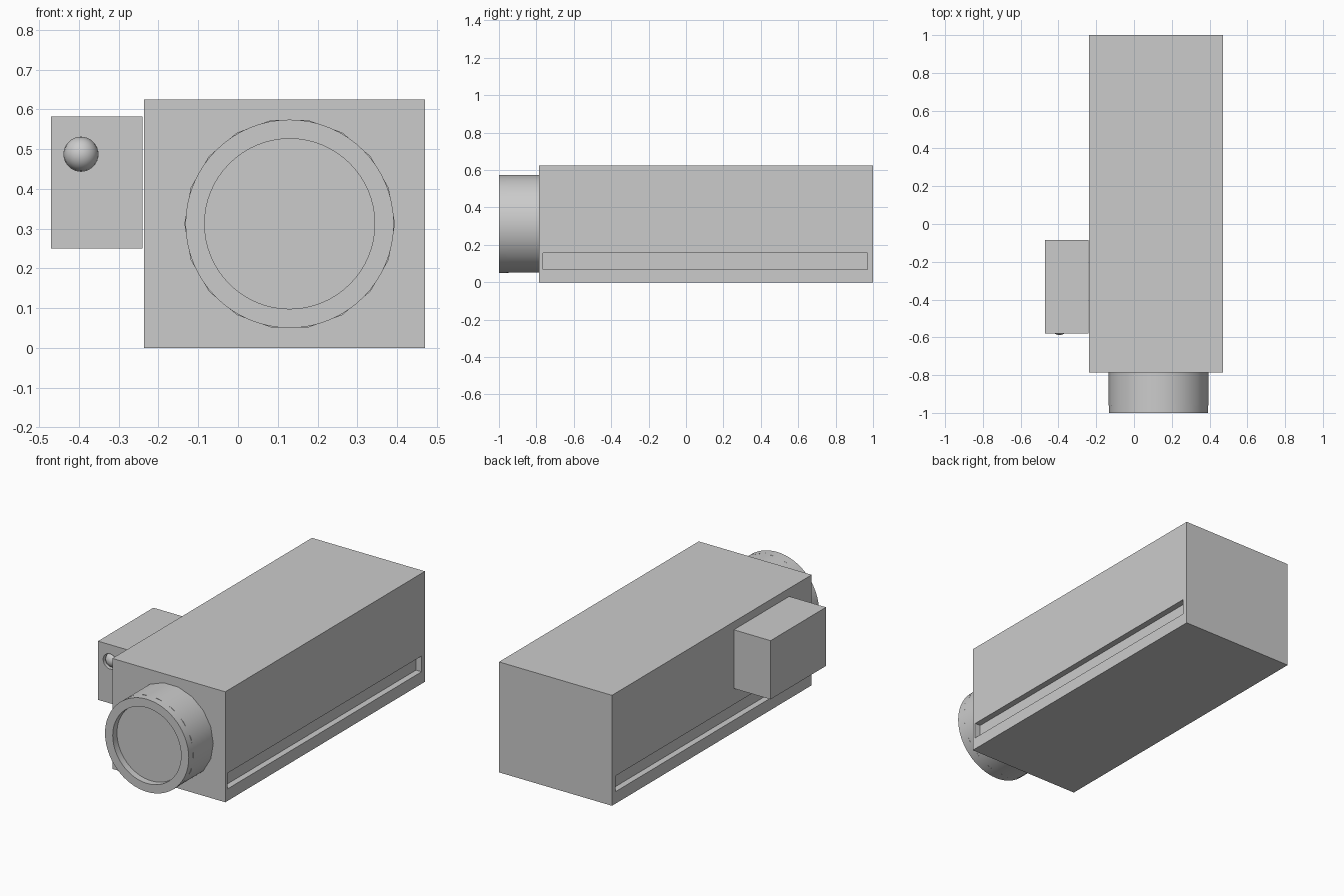
import bpy
import bmesh
import math
from mathutils import Matrix

if "Cube" in bpy.data.objects:
    bpy.data.objects.remove(bpy.data.objects["Cube"], do_unlink=True)

grey = bpy.data.materials.new("light grey")
grey.use_nodes = True
grey.diffuse_color = (0.6, 0.6, 0.6, 1)
grey.node_tree.nodes["Principled BSDF"].inputs["Base Color"].default_value = (0.6, 0.6, 0.6, 1)


def finish(name, bm, smooth=False):
    bmesh.ops.recalc_face_normals(bm, faces=bm.faces)
    mesh = bpy.data.meshes.new(name)
    bm.to_mesh(mesh)
    bm.free()
    mesh.materials.append(grey)
    obj = bpy.data.objects.new(name, mesh)
    bpy.context.collection.objects.link(obj)
    if smooth:
        bpy.ops.object.select_all(action='DESELECT')
        obj.select_set(True)
        bpy.context.view_layer.objects.active = obj
        bpy.ops.object.shade_smooth_by_angle(angle=math.radians(35))
    return obj


def box(name, low, high):
    bm = bmesh.new()
    size = [b - a for a, b in zip(low, high)]
    centre = [(a + b) / 2 for a, b in zip(low, high)]
    bmesh.ops.create_cube(bm, size=1, matrix=Matrix.Translation(centre) @ Matrix.Diagonal((*size, 1)))
    return finish(name, bm)


def turned(name, x, z, profile, sides):
    """Turn a closed (radius, y) profile about an axis running front to back."""
    bm = bmesh.new()
    rings = []
    for radius, y in profile:
        rings.append([bm.verts.new((x + radius * math.cos(k * math.tau / sides), y,
                                    z + radius * math.sin(k * math.tau / sides)))
                      for k in range(sides)])
    for a, b in zip(rings, rings[1:]):
        for k in range(sides):
            n = (k + 1) % sides
            bm.faces.new((a[k], a[n], b[n], b[k]))
    bm.faces.new(rings[0])
    bm.faces.new(rings[-1])
    return finish(name, bm, smooth=True)


def cut(target, cutter):
    cutter.hide_render = True
    mod = target.modifiers.new("cut", 'BOOLEAN')
    mod.operation = 'DIFFERENCE'
    mod.solver = 'EXACT'
    mod.object = cutter
    bpy.ops.object.select_all(action='DESELECT')
    target.select_set(True)
    bpy.context.view_layer.objects.active = target
    bpy.ops.object.modifier_apply(modifier=mod.name)
    bpy.data.objects.remove(cutter, do_unlink=True)


# Main housing with a long groove low on each side
LEFT, RIGHT, GROOVE = 0.47, -0.237, 0.035
housing = box("housing", (RIGHT, -0.785, 0), (LEFT, 1, 0.625))
for side in (LEFT, RIGHT):
    cut(housing, box("groove_cutter", (side - GROOVE, -0.765, 0.068), (side + GROOVE, 0.97, 0.157)))

# Lens barrel and front ring with its recessed glass
LENS_X, LENS_Z = 0.13, 0.312
turned("lens_barrel", LENS_X, LENS_Z, [(0.265, -0.78), (0.265, -0.96)], 18)
turned("lens_ring", LENS_X, LENS_Z,
       [(0.262, -0.95), (0.262, -1), (0.214, -1), (0.214, -0.962)], 64)

# Side unit with a ball sitting in a round socket
BALL_X, BALL_Z, BALL_R = -0.395, 0.487, 0.043
unit = box("side_unit", (-0.47, -0.58, 0.25), (-0.24, -0.085, 0.582))
cut(unit, turned("socket_cutter", BALL_X, BALL_Z, [(BALL_R, -0.62), (BALL_R, -0.53)], 32))
bm = bmesh.new()
bmesh.ops.create_uvsphere(bm, u_segments=32, v_segments=16, radius=BALL_R,
                          matrix=Matrix.Translation((BALL_X, -0.545, BALL_Z)))
finish("sensor_ball", bm, smooth=True)
